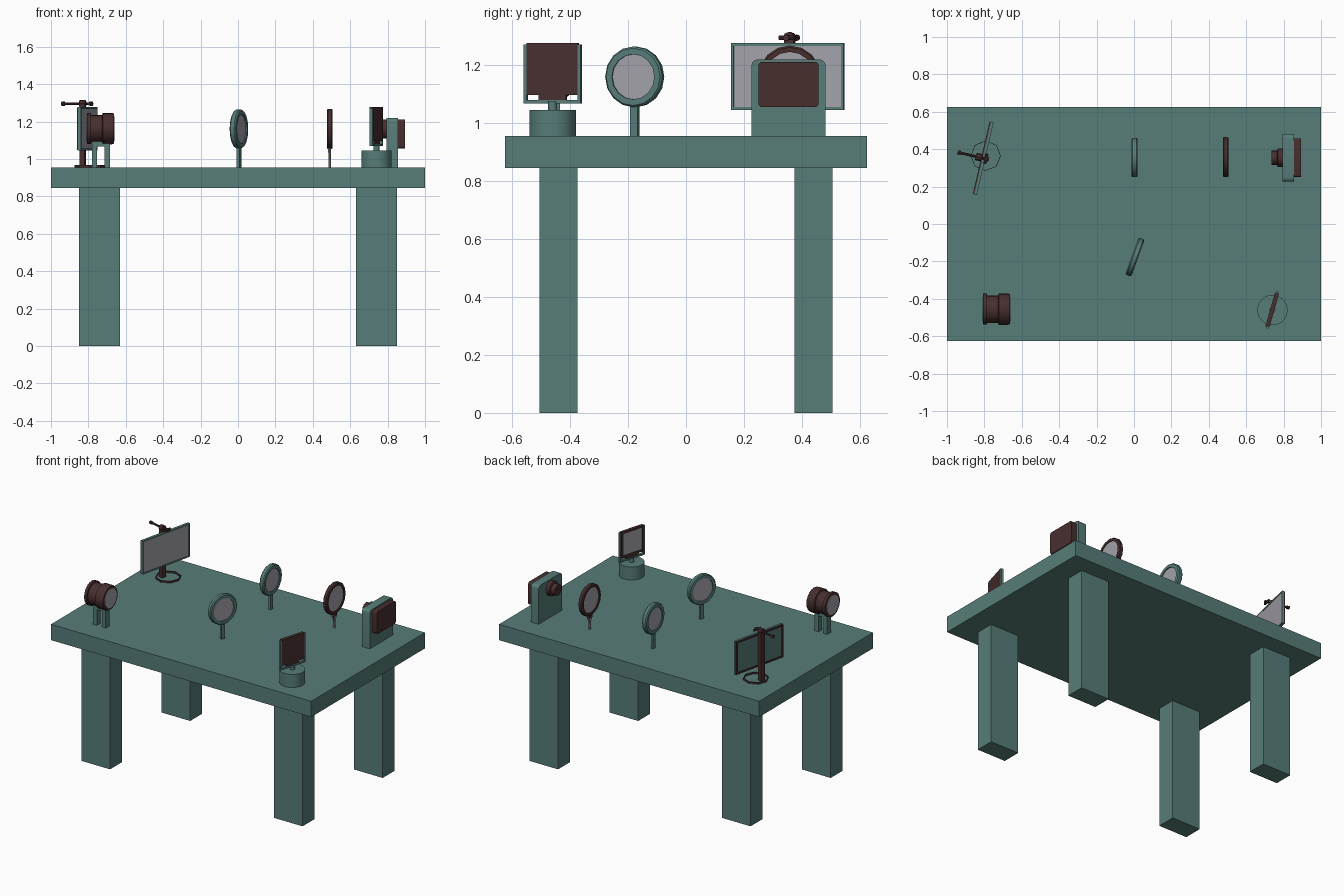
import bpy, bmesh
from math import pi, radians, cos, sin
from mathutils import Matrix, Vector

cube = bpy.data.objects.get("Cube")
if cube:
    bpy.data.objects.remove(cube, do_unlink=True)


def material(name, rgb):
    m = bpy.data.materials.new(name)
    m.use_nodes = True
    m.diffuse_color = (*rgb, 1)
    m.node_tree.nodes["Principled BSDF"].inputs["Base Color"].default_value = (*rgb, 1)
    return m


TEAL = material("teal", (0.095, 0.205, 0.19))
BROWN = material("dark brown", (0.065, 0.028, 0.028))
GREY = material("glass grey", (0.37, 0.36, 0.40))
TOP = 0.955
UPRIGHT = Matrix.Rotation(-pi / 2, 4, 'Y')  # turns the x axis to z


def place(x, y, z=0, turn=0):
    return Matrix.Translation((x, y, z)) @ Matrix.Rotation(radians(turn), 4, 'Z')


def finish(name, bm, mat, frame):
    bmesh.ops.transform(bm, matrix=frame, verts=bm.verts)
    mesh = bpy.data.meshes.new(name)
    bm.to_mesh(mesh)
    bm.free()
    mesh.materials.append(mat)
    for p in mesh.polygons:
        p.use_smooth = True
    mesh.set_sharp_from_angle(angle=radians(35))
    ob = bpy.data.objects.new(name, mesh)
    bpy.context.collection.objects.link(ob)
    return ob


def boxes(name, spans, mat, frame=Matrix(), bevel=0, bevel_above=-9):
    """Boxes given as (low corner, high corner); bevel rounds edges along x."""
    bm = bmesh.new()
    for lo, hi in spans:
        lo, hi = Vector(lo), Vector(hi)
        m = Matrix.Translation((lo + hi) / 2) @ Matrix.Diagonal((*(hi - lo), 1))
        bmesh.ops.create_cube(bm, size=1, matrix=m)
    if bevel:
        edges = [e for e in bm.edges
                 if abs(e.verts[0].co.x - e.verts[1].co.x) > 1e-4
                 and e.verts[0].co.z > bevel_above]
        bmesh.ops.bevel(bm, geom=edges, offset=bevel, segments=4,
                        affect='EDGES', profile=0.5)
    return finish(name, bm, mat, frame)


def border(name, half, z0, z1, x0, x1, t, mat, frame):
    """Rectangular frame standing in the local yz plane."""
    boxes(name, [((x0, -half, z0), (x1, -half + t, z1)),
                 ((x0, half - t, z0), (x1, half, z1)),
                 ((x0, -half + t, z0), (x1, half - t, z0 + t)),
                 ((x0, -half + t, z1 - t), (x1, half - t, z1))], mat, frame)


def lathe(name, profile, mat, frame, sides=16, closed=False):
    """Turn (position, radius) points round the local x axis."""
    bm = bmesh.new()
    rings = []
    for x, r in profile:
        rings.append([bm.verts.new((x, r * cos(2 * pi * i / sides), r * sin(2 * pi * i / sides)))
                      for i in range(sides)])
    pairs = list(zip(rings, rings[1:]))
    if closed:
        pairs.append((rings[-1], rings[0]))
    else:
        bm.faces.new(rings[0])
        bm.faces.new(rings[-1])
    for a, b in pairs:
        for i in range(sides):
            j = (i + 1) % sides
            bm.faces.new((a[i], a[j], b[j], b[i]))
    bmesh.ops.recalc_face_normals(bm, faces=bm.faces)
    return finish(name, bm, mat, frame)


def rod(name, a, b, r, mat, frame=Matrix(), sides=8):
    a, b = Vector(a), Vector(b)
    turn = (b - a).to_track_quat('X', 'Z').to_matrix().to_4x4()
    lathe(name, [(0, r), ((b - a).length, r)], mat,
          frame @ Matrix.Translation(a) @ turn, sides)


def round_lens(name, frame, radius, inner, depth, rim_mat):
    d = depth / 2
    lathe(name + "_rim", [(-d, inner), (-d, radius - 0.006), (-d * 0.6, radius),
                          (d * 0.6, radius), (d, radius - 0.006), (d, inner)],
          rim_mat, frame, closed=True)
    lathe(name + "_glass", [(-d * 0.6, inner), (d * 0.6, inner)], GREY, frame)


# Table
boxes("table_top", [((-1, -0.625, 0.845), (1, 0.625, TOP))], TEAL)
for sx, side in ((-1, "right"), (1, "left")):
    for sy, end in ((-1, "front"), (1, "back")):
        x, y = sx * 0.74, sy * 0.44
        boxes(f"{end}_{side}_leg", [((x - 0.11, y - 0.065, 0), (x + 0.11, y + 0.065, 0.845))], TEAL)

# Two teal lenses on posts
for name, x, y, turn in (("back_lens", 0.003, 0.355, 0), ("front_lens", 0.005, -0.177, -20)):
    f = place(x, y, 0, turn)
    round_lens(name, f @ Matrix.Translation((0, 0, 1.16)), 0.105, 0.078, 0.034, TEAL)
    boxes(name + "_post", [((-0.009, -0.014, TOP), (0.009, 0.014, 1.075))], TEAL, f)

# Brown lens on a forked pin
f = place(0.49, 0.358)
round_lens("brown_lens", f @ Matrix.Translation((0, 0, 1.16)), 0.108, 0.086, 0.03, BROWN)
rod("pin", (0, 0, TOP), (0, 0, 1.01), 0.007, GREY, f)
for s in (-1, 1):
    rod("fork_arm", (0, 0, 1.0), (0, s * 0.024, 1.06), 0.007, GREY, f)
boxes("lens_clip", [((-0.008, -0.02, 1.035), (0.008, 0.02, 1.06))], BROWN, f)

# Camera box
f = place(0.825, 0.354)
boxes("camera_body", [((-0.03, -0.128, TOP), (0.03, 0.128, 1.22))], TEAL, f, 0.022, 1.1)
boxes("camera_back", [((0.03, -0.104, 1.055), (0.068, 0.104, 1.212))], BROWN, f, 0.014)
lathe("camera_lens", [(-0.03, 0.05), (-0.056, 0.05), (-0.06, 0.038), (-0.09, 0.038)],
      BROWN, f @ Matrix.Translation((0, 0, 1.16)))

# Lamp barrel on two feet
f = place(-0.735, -0.455)
lift = f @ Matrix.Translation((0, 0, 1.162))
lathe("lamp_barrel", [(-0.072, 0.07), (-0.072, 0.083), (-0.052, 0.083), (-0.05, 0.073),
                      (0.008, 0.073), (0.012, 0.084), (0.06, 0.084), (0.072, 0.08),
                      (0.072, 0.07)], BROWN, lift, 20)
for x in (-0.076, 0.07):
    lathe("lamp_glass", [(x, 0.066), (x + 0.006, 0.066)], GREY, lift, 20)
boxes("lamp_feet", [((x - 0.014, -0.02, TOP), (x + 0.014, 0.02, 1.1)) for x in (-0.032, 0.036)], TEAL, f)
boxes("lamp_saddle", [((-0.046, -0.02, 1.066), (0.05, 0.02, 1.1))], TEAL, f)

# Tilting screen on a drum
f = place(0.74, -0.46, 0, -16)
lathe("drum", [(TOP, 0.081), (1.046, 0.081)], TEAL, f @ UPRIGHT, 32)
lathe("drum_neck", [(1.046, 0.016), (1.075, 0.016)], TEAL, f @ UPRIGHT, 12)
boxes("screen_yoke", [((-0.008, -0.102, 1.068), (0.008, 0.102, 1.08)),
                      ((-0.008, -0.102, 1.08), (0.008, -0.092, 1.272)),
                      ((-0.008, 0.092, 1.08), (0.008, 0.102, 1.272))], TEAL, f)
boxes("screen_panel", [((-0.004, -0.091, 1.097), (0.01, 0.091, 1.277))], BROWN, f)
boxes("screen_lug", [((-0.006, -0.05, 1.08), (0.006, 0.05, 1.097))], BROWN, f)
border("screen_border", 0.091, 1.097, 1.277, -0.012, -0.004, 0.014, BROWN, f)
boxes("screen_glass", [((-0.007, -0.077, 1.111), (-0.004, 0.077, 1.263))], GREY, f)

# Wide mirror with clamp stand
f = place(-0.806, 0.352, 0, -13)
boxes("mirror_back", [((-0.004, -0.198, 1.047), (0.006, 0.198, 1.275))], TEAL, f)
border("mirror_border", 0.2, 1.045, 1.277, -0.004, 0.011, 0.01, TEAL, f)
border("mirror_back_border", 0.198, 1.047, 1.275, -0.011, -0.004, 0.011, BROWN, f)
boxes("mirror_glass", [((0.006, -0.19, 1.055), (0.009, 0.19, 1.267))], GREY, f)
boxes("mirror_post", [((-0.038, -0.017, TOP), (-0.011, 0.017, 1.285))], BROWN, f)
rod("clamp_screw", (-0.135, 0, 1.295), (0.024, 0, 1.295), 0.007, BROWN, f)
for x, r in ((-0.132, 0.011), (-0.025, 0.02), (0.022, 0.011)):
    rod("clamp_knob", (x - r * 0.8, 0, 1.295), (x + r * 0.8, 0, 1.295), r, BROWN, f)
rod("clamp_bar", (0.015, -0.028, 1.295), (0.015, 0.028, 1.295), 0.008, BROWN, f)
lathe("base_ring", [(TOP, 0.081), (0.968, 0.081), (0.968, 0.078), (TOP, 0.078)],
      BROWN, place(-0.793, 0.365) @ UPRIGHT, 8, closed=True)
